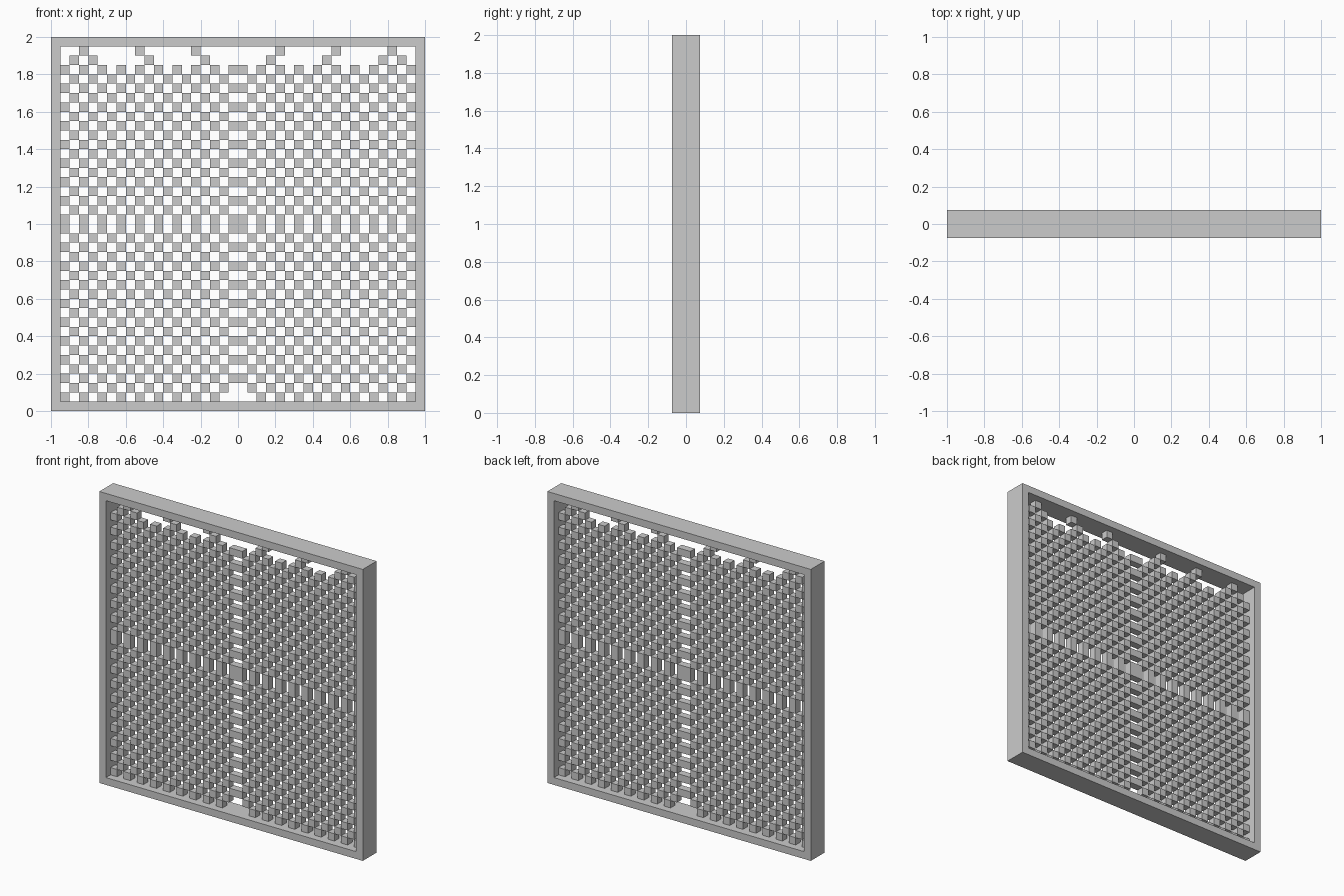
import bpy
import bmesh
from mathutils import Matrix, Vector

CELL = 0.05            # lattice pitch, also the frame width
COLS = 38              # cells across the opening
HALF = COLS // 2
DEPTH = 0.15           # frame depth

cube = bpy.data.objects.get("Cube")
if cube:
    bpy.data.objects.remove(cube, do_unlink=True)

grey = bpy.data.materials.new("light grey")
grey.use_nodes = True
colour = (0.6, 0.6, 0.6, 1)
grey.diffuse_color = colour
grey.node_tree.nodes["Principled BSDF"].inputs["Base Color"].default_value = colour


def finish(bm, name):
    bmesh.ops.recalc_face_normals(bm, faces=bm.faces)
    mesh = bpy.data.meshes.new(name)
    bm.to_mesh(mesh)
    bm.free()
    mesh.materials.append(grey)
    obj = bpy.data.objects.new(name, mesh)
    bpy.context.collection.objects.link(obj)


def add_block(bm, col, row, wide=1, tall=1):
    """Box covering a span of lattice cells, centred in the frame depth."""
    size = Vector((wide * CELL, CELL, tall * CELL))
    centre = Vector(((col + wide / 2 - HALF) * CELL, 0, (row + tall / 2 + 1) * CELL))
    bmesh.ops.create_cube(bm, size=1, matrix=Matrix.Translation(centre) @ Matrix.Diagonal(size).to_4x4())


# Frame: a square ring extruded through its depth
bm = bmesh.new()
rings = [[bm.verts.new((sx * r, -DEPTH / 2, 1 + sz * r))
          for sx, sz in ((-1, -1), (1, -1), (1, 1), (-1, 1))]
         for r in (1, 1 - CELL)]
outer, inner = rings
faces = [bm.faces.new((outer[i], outer[(i + 1) % 4], inner[(i + 1) % 4], inner[i]))
         for i in range(4)]
result = bmesh.ops.extrude_face_region(bm, geom=faces, use_keep_orig=True)
moved = [v for v in result["geom"] if isinstance(v, bmesh.types.BMVert)]
bmesh.ops.translate(bm, verts=moved, vec=(0, DEPTH, 0))
finish(bm, "frame")

# Lattice: checkerboard mirrored about both centre lines, ragged at the top
top_rows = {COLS - 1: {2, 8, 14}, COLS - 2: {1, 3, 9, 15}}
bm = bmesh.new()
for row in range(COLS):
    if row == HALF:
        continue                       # covered by the tall middle blocks
    tall = 2 if row == HALF - 1 else 1
    parity = min(row, COLS - 1 - row) % 2
    for col in range(parity, HALF, 2):
        if row in top_rows and col not in top_rows[row]:
            continue
        if col == HALF - 1:            # centre blocks join across the middle
            if row > 0:
                add_block(bm, col, row, 2, tall)
        else:
            add_block(bm, col, row, 1, tall)
            add_block(bm, COLS - 1 - col, row, 1, tall)
finish(bm, "lattice")
